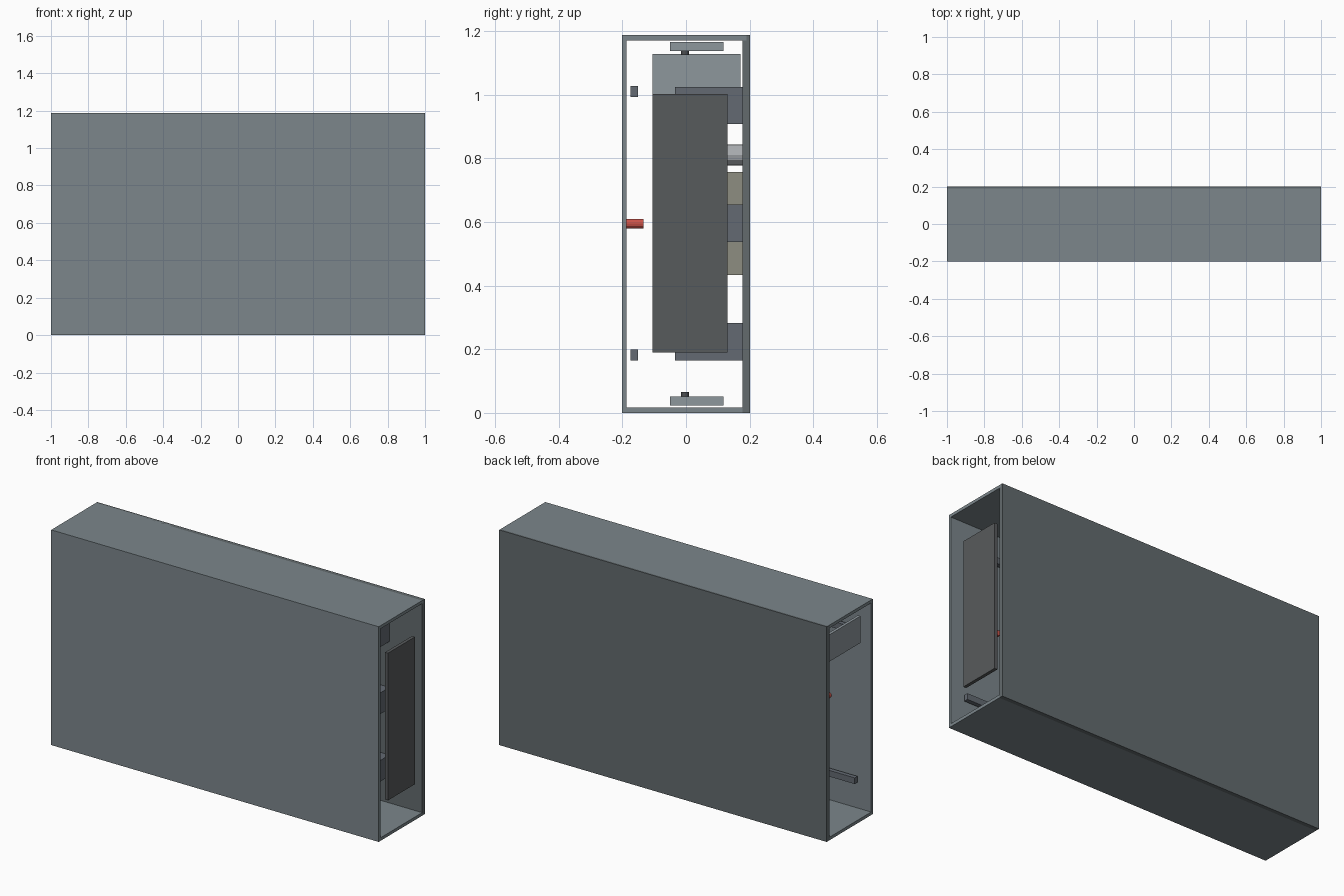
import bpy, math

if "Cube" in bpy.data.objects:
    bpy.data.objects.remove(bpy.data.objects["Cube"])


def material(name, rgb):
    m = bpy.data.materials.new(name)
    m.diffuse_color = (*rgb, 1)
    m.use_nodes = True
    m.node_tree.nodes["Principled BSDF"].inputs["Base Color"].default_value = m.diffuse_color
    return m


CASE = material("casing_grey", (0.20, 0.24, 0.26))
BACK = material("back_grey", (0.125, 0.147, 0.155))
BLOCK = material("block_grey", (0.125, 0.143, 0.168))
PLATE = material("plate_grey", (0.27, 0.31, 0.335))
STEEL = material("pale_grey", (0.40, 0.42, 0.44))
DARK = material("dark_grey", (0.097, 0.103, 0.107))
PIN = material("pin_grey", (0.07, 0.075, 0.08))
RED = material("red", (0.62, 0.09, 0.07))
OLIVE = material("olive", (0.27, 0.27, 0.22))


def box(name, x, y, z, mat):
    """Box from (min, max) ranges on each axis."""
    bpy.ops.mesh.primitive_cube_add(size=1, location=[sum(r) / 2 for r in (x, y, z)])
    o = bpy.context.object
    o.name = name
    o.scale = [r[1] - r[0] for r in (x, y, z)]
    bpy.ops.object.transform_apply(location=False, rotation=False, scale=True)
    o.data.materials.append(mat)
    return o


def rod(name, centre, radius, length, along_y, mat):
    rot = (math.pi / 2, 0, 0) if along_y else (0, 0, 0)
    bpy.ops.mesh.primitive_cylinder_add(vertices=12, radius=radius, depth=length,
                                        location=centre, rotation=rot)
    o = bpy.context.object
    o.name = name
    o.data.materials.append(mat)
    return o


H = 1.188
FULL = (-1, 1)

# Outer casing, open at both ends
box("front_wall", FULL, (-0.201, -0.187), (0, H), CASE)
box("floor_wall", FULL, (-0.187, 0.178), (0, 0.017), CASE)
box("roof_wall", FULL, (-0.187, 0.19), (H - 0.017, H), CASE)
box("back_panel", FULL, (0.178, 0.201), (0, H), BACK)

# Upright panel in the right end, short plate in the left end
box("right_end_panel", (0.972, 0.99), (-0.105, 0.13), (0.19, 1.003), DARK)
box("left_end_plate", (-0.992, -0.976), (-0.105, 0.172), (0.98, 1.128), PLATE)

# Long square rails behind the front wall
for name, z in (("lower_rail", 0.165), ("upper_rail", 0.994)):
    box(name, (-0.925, 0.925), (-0.175, -0.151), (z, z + 0.034), BLOCK)

# Mounting blocks on the back panel
for side in (-1, 1):
    for name, z in (("lower", 0.165), ("middle", 0.538), ("upper", 0.908)):
        cx = side * 0.74
        box(name + "_block", (cx - 0.06, cx + 0.06), (-0.035, 0.178),
            (z, z + 0.117), BLOCK)

    # Red studs on the inside of the front wall
    rod("red_stud", (side * 0.743, -0.16, 0.595), 0.015, 0.054, True, RED)

# Boards and a round fitting on the back panel
for z in (0.433, 0.653):
    box("back_board", (-0.12, 0.12), (0.125, 0.178), (z, z + 0.105), OLIVE)
rod("round_fitting", (0, 0.15, 0.811), 0.033, 0.056, True, STEEL)

# Plates with pins near floor and roof
for name, z, pin_z in (("floor", 0.024, 0.058), ("roof", 1.138, 1.132)):
    box(name + "_plate", (-0.25, 0.25), (-0.05, 0.118), (z, z + 0.028), PLATE)
    for x in (-0.18, 0.18):
        rod(name + "_pin", (x, -0.003, pin_z), 0.013, 0.014, False, PIN)
